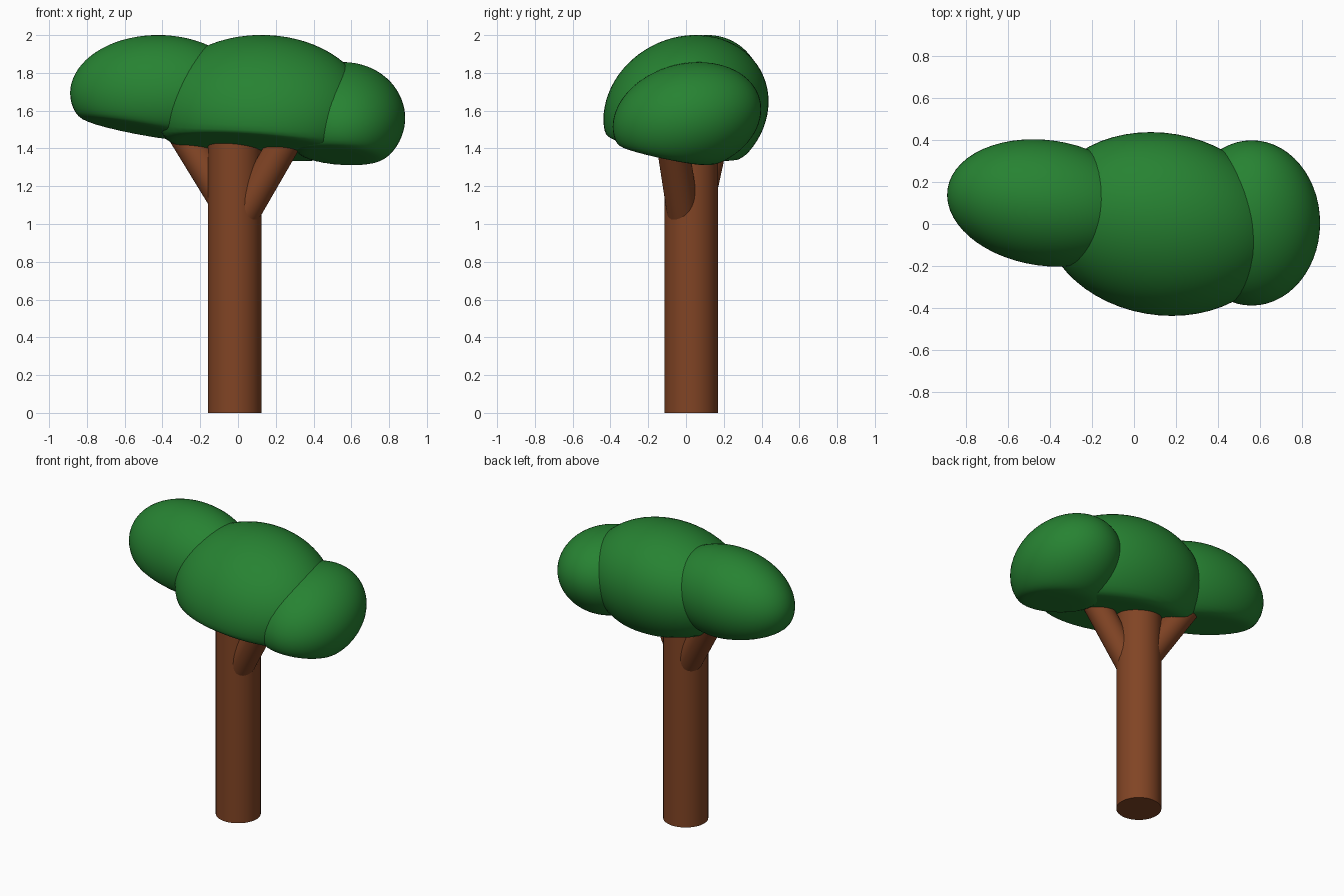
import bpy, bmesh, math
from mathutils import Vector

if "Cube" in bpy.data.objects:
    bpy.data.objects.remove(bpy.data.objects["Cube"])


def material(name, rgb):
    m = bpy.data.materials.new(name)
    m.diffuse_color = (*rgb, 1.0)
    m.use_nodes = True
    m.node_tree.nodes["Principled BSDF"].inputs["Base Color"].default_value = m.diffuse_color
    return m


BARK = material("bark brown", (0.22, 0.058, 0.018))
LEAF = material("leaf green", (0.020, 0.225, 0.032))


def finish(bm, name, mat, angle):
    bmesh.ops.recalc_face_normals(bm, faces=bm.faces)
    mesh = bpy.data.meshes.new(name)
    bm.to_mesh(mesh)
    bm.free()
    mesh.materials.append(mat)
    obj = bpy.data.objects.new(name, mesh)
    bpy.context.collection.objects.link(obj)
    bpy.ops.object.select_all(action='DESELECT')
    obj.select_set(True)
    bpy.context.view_layer.objects.active = obj
    bpy.ops.object.shade_smooth_by_angle(angle=math.radians(angle))


def limb(name, start, end, radius):
    """Round wooden cylinder between two points."""
    a, b = Vector(start), Vector(end)
    bm = bmesh.new()
    bmesh.ops.create_cone(bm, cap_ends=True, segments=40, radius1=radius,
                          radius2=radius, depth=(b - a).length)
    turn = (b - a).to_track_quat('Z', 'Y')
    for v in bm.verts:
        v.co = turn @ v.co + (a + b) / 2
    finish(bm, name, BARK, 40)


def crown(name, centre, size, skew_x, lean_y, base, soft=0.03):
    """Leafy dome: a leaning ellipsoid with a softly flattened sloping base."""
    bm = bmesh.new()
    bmesh.ops.create_uvsphere(bm, u_segments=56, v_segments=36, radius=1)
    z0, slope_x, slope_y = base
    for v in bm.verts:
        x, y, z = v.co
        p = Vector((x * size[0] + skew_x * y, y * size[1],
                    z * size[2] + lean_y * y * size[1])) + Vector(centre)
        floor = z0 + slope_x * (p.x - centre[0]) + slope_y * (p.y - centre[1])
        d = p.z - floor
        if z < 0.1:
            p.z = floor + (d + math.sqrt(d * d + soft * soft)) / 2
        v.co = p
    finish(bm, name, LEAF, 60)


# Trunk and its two branches
limb("trunk", (-0.017, 0.027, 0), (-0.017, 0.027, 1.50), 0.142)
limb("right_branch", (0.03, -0.015, 1.056), (0.275, -0.08, 1.48), 0.085)
limb("left_branch", (-0.06, 0.065, 1.108), (-0.30, 0.15, 1.50), 0.085)

# Three overlapping leaf masses
crown("middle_foliage", (0.13, 0.0, 1.60), (0.56, 0.437, 0.398), -0.05, 0.11,
      (1.385, -0.10, -0.20))
crown("left_foliage", (-0.42, 0.10, 1.69), (0.465, 0.303, 0.31), -0.06, 0.05,
      (1.47, -0.20, -0.15))
crown("right_foliage", (0.56, 0.005, 1.56), (0.325, 0.393, 0.293), 0.0, 0.12,
      (1.325, -0.08, -0.22))
